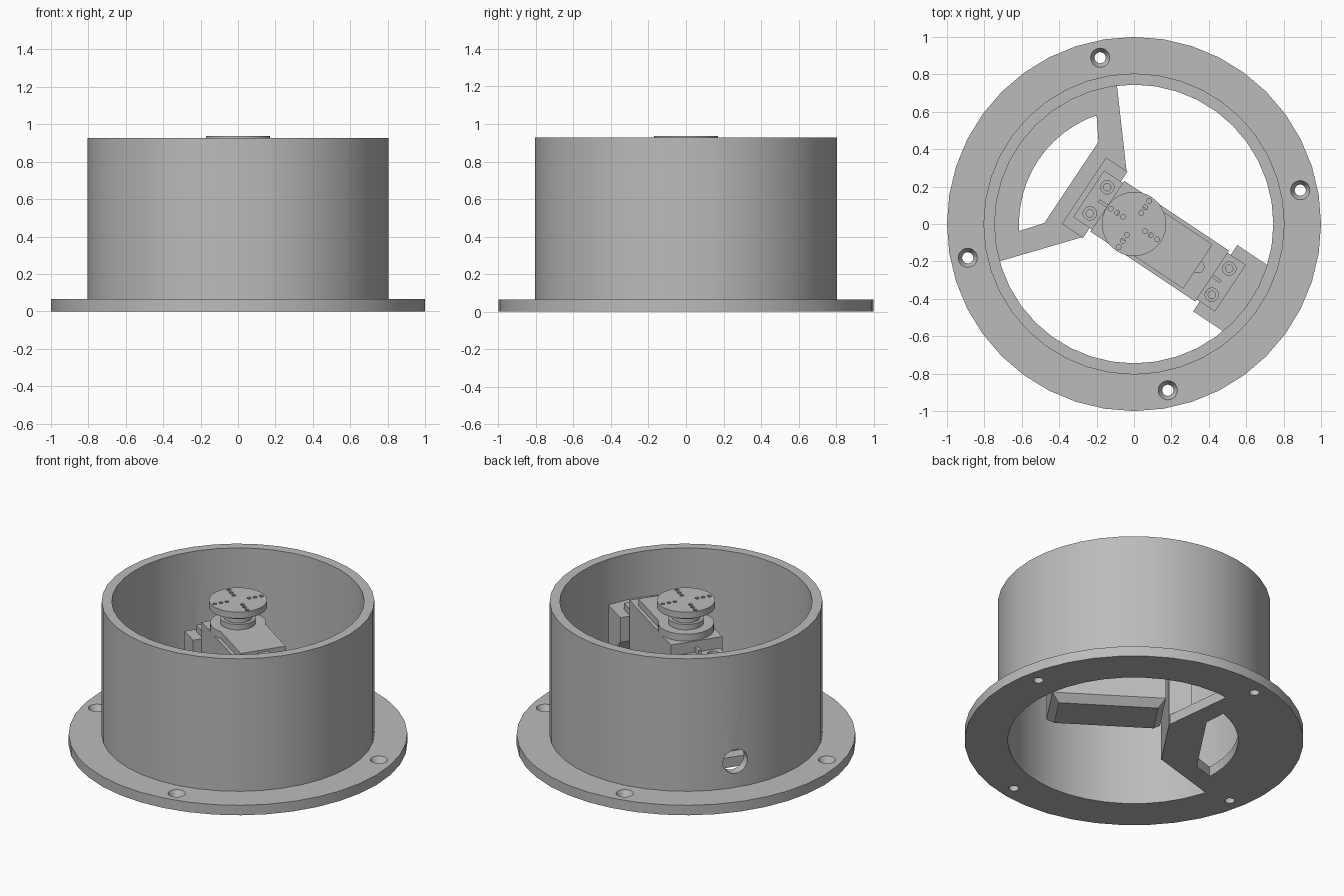
import bpy, bmesh, math
from mathutils import Matrix

if "Cube" in bpy.data.objects:
    bpy.data.objects.remove(bpy.data.objects["Cube"])

grey = bpy.data.materials.new("plain_grey")
grey.use_nodes = True
grey.diffuse_color = (0.5, 0.5, 0.5, 1)
grey.node_tree.nodes["Principled BSDF"].inputs["Base Color"].default_value = (0.5, 0.5, 0.5, 1)

TURN = Matrix.Rotation(math.radians(-33.7), 4, 'Z')   # servo axis direction
FLAT = Matrix.Identity(4)


def circle(r, n=24, cx=0, cy=0):
    return [(cx + r * math.cos(2 * math.pi * i / n), cy + r * math.sin(2 * math.pi * i / n))
            for i in range(n)]


def arc(r, a0, a1, n=12):
    angles = [math.radians(a0 + (a1 - a0) * i / n) for i in range(n + 1)]
    return [(r * math.cos(a), r * math.sin(a)) for a in angles]


def rect(x0, x1, y):
    return [(x0, -y), (x1, -y), (x1, y), (x0, y)]


def finish(bm, name, matrix):
    """Turn a bmesh into a grey object."""
    bmesh.ops.recalc_face_normals(bm, faces=bm.faces)
    bm.transform(matrix)
    mesh = bpy.data.meshes.new(name)
    bm.to_mesh(mesh)
    bm.free()
    mesh.materials.append(grey)
    ob = bpy.data.objects.new(name, mesh)
    bpy.context.collection.objects.link(ob)
    return ob


def loft(name, rings, matrix=TURN, closed=False):
    """Skin a stack of (z, outline) rings; closed joins last to first."""
    bm = bmesh.new()
    loops = [[bm.verts.new((x, y, z)) for x, y in pts] for z, pts in rings]
    n = len(loops[0])
    pairs = list(zip(loops, loops[1:]))
    if closed:
        pairs.append((loops[-1], loops[0]))
    else:
        bm.faces.new(loops[0])
        bm.faces.new(loops[-1])
    for a, b in pairs:
        for i in range(n):
            j = (i + 1) % n
            bm.faces.new((a[i], a[j], b[j], b[i]))
    return finish(bm, name, matrix)


def prism(name, pts, z0, z1, matrix=TURN):
    return loft(name, [(z0, pts), (z1, pts)], matrix)


def activate(ob):
    bpy.ops.object.select_all(action='DESELECT')
    ob.select_set(True)
    bpy.context.view_layer.objects.active = ob


def cut(ob, cutters):
    """Subtract each cutter from ob, then discard it."""
    activate(ob)
    for c in cutters:
        c.hide_render = True
        mod = ob.modifiers.new("cut", 'BOOLEAN')
        mod.operation = 'DIFFERENCE'
        mod.solver = 'EXACT'
        mod.object = c
        bpy.ops.object.modifier_apply(modifier=mod.name)
    for c in cutters:
        bpy.data.objects.remove(c)


def smooth(ob):
    activate(ob)
    bpy.ops.object.shade_smooth_by_angle(angle=math.radians(25))


# Flanged cylindrical housing
profile = [(0.745, 0), (1, 0), (1, 0.065), (0.805, 0.065), (0.805, 0.928), (0.745, 0.928)]
housing = loft("housing", [(z, circle(r, 40)) for r, z in profile], FLAT, closed=True)

# Countersunk flange holes and the round cable hole
cutters = []
for k in range(4):
    a = math.radians(11.5 + 90 * k)
    c = (0.907 * math.cos(a), 0.907 * math.sin(a))
    sink = [(-0.1, 0.03), (0.025, 0.03), (0.066, 0.052), (0.2, 0.052)]
    cutters.append(loft("hole_cutter", [(z, circle(r, 20, *c)) for z, r in sink], FLAT))
sideways = TURN @ Matrix.Translation((0, 0, 0.234)) @ Matrix.Rotation(-math.pi / 2, 4, 'Y')
cutters.append(prism("cable_cutter", circle(0.078), 0.6, 1.0, sideways))
cut(housing, cutters)
smooth(housing)

# Base bracket: two arms from the post to the wall, with a window between
arms = prism("bracket_arms", [(-0.04, 0.285)] + arc(0.765, 97, 195.5) + [(-0.275, -0.07)],
             0, 0.065, FLAT)
window = prism("window_cutter", [(-0.19, 0.44)] + arc(0.615, 109, 183.5) + [(-0.48, 0.005)],
               -0.1, 0.2, FLAT)
cut(arms, [window])

# Tall post and wall ledge that carry the servo
post = prism("servo_post", rect(-0.322, -0.185, 0.213), 0, 0.63)
bm = bmesh.new()
side = [(0.522, 0.63), (0.522, 0.47), (0.75, 0.24), (0.75, 0.63)]
near = bm.faces.new([bm.verts.new((u, -0.213, z)) for u, z in side])
new = bmesh.ops.extrude_face_region(bm, geom=[near])["geom"]
bmesh.ops.translate(bm, vec=(0, 0.426, 0),
                    verts=[v for v in new if isinstance(v, bmesh.types.BMVert)])
ledge = finish(bm, "wall_ledge", TURN)

# Servo case with chamfered underside, raised lid and round boss
loft("servo_case", [(0.16, rect(-0.13, 0.46, 0.12)), (0.205, rect(-0.172, 0.502, 0.163)),
                    (0.745, rect(-0.172, 0.502, 0.163))])
prism("servo_lid", rect(0, 0.41, 0.142), 0.74, 0.79)
smooth(prism("servo_boss", circle(0.165, 32), 0.74, 0.79))
smooth(prism("lid_screw", circle(0.036, 16, 0.41), 0.74, 0.775))

# Mounting ears with screw holes and ribs at both ends
for name, support, u0, u1, hole, r0, r1 in (
        ("rear", post, -0.292, -0.165, -0.228, -0.225, -0.165),
        ("front", ledge, 0.495, 0.62, 0.556, 0.495, 0.555)):
    ear = prism(name + "_ear", rect(u0, u1, 0.15), 0.63, 0.672)
    spots = [(hole, v) for v in (-0.084, 0.084)]
    cut(ear, [prism("ear_cutter", circle(0.036, 16, *s), 0.5, 0.8) for s in spots])
    cut(support, [prism("pilot_cutter", circle(0.02, 12, *s), 0.5, 0.8) for s in spots])
    prism(name + "_ear_rib", rect(r0, r1, 0.009), 0.67, 0.705)

# Output shaft and horn disc with rows of small holes
smooth(prism("shaft_collar", circle(0.105), 0.785, 0.825))
smooth(prism("output_shaft", circle(0.085), 0.82, 0.865))
smooth(prism("horn_hub", circle(0.105), 0.86, 0.9))
horn = prism("horn_disc", circle(0.172, 36), 0.895, 0.937)
pins = []
for k in range(4):
    turn = TURN @ Matrix.Rotation(math.pi / 2 * k, 4, 'Z')
    pins += [prism("pin_cutter", circle(0.013, 10, r), 0.85, 1.0, turn) for r in (0.07, 0.108, 0.148)]
cut(horn, pins)
smooth(horn)
